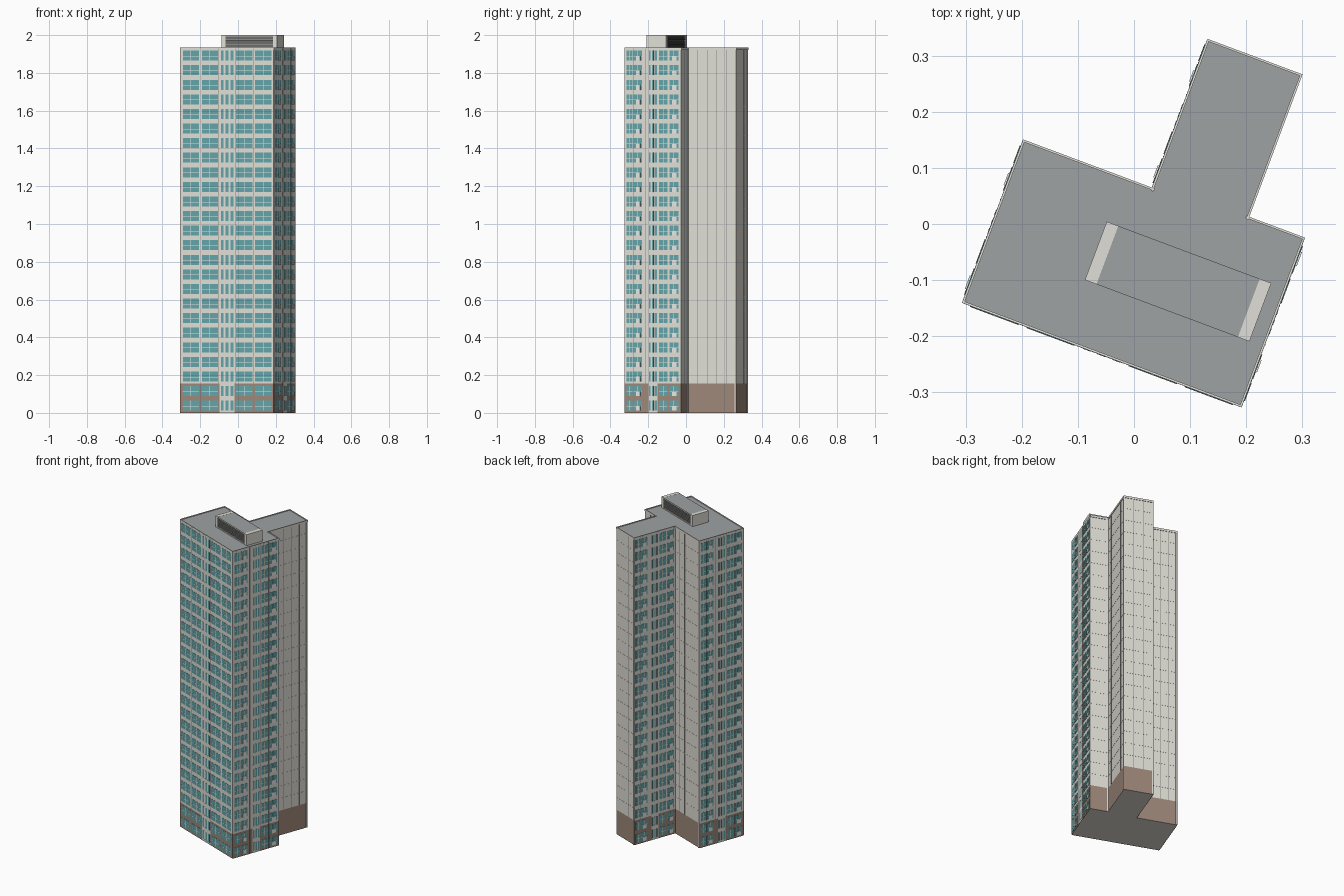
import bpy, bmesh, math
from mathutils import Vector

if "Cube" in bpy.data.objects:
    bpy.data.objects.remove(bpy.data.objects["Cube"])

TURN = math.radians(-20.5)      # whole tower is turned on its plot
PITCH, FLOORS, BASE = 0.0772, 25, 2
TOP = PITCH * FLOORS

COLOURS = {
    "concrete": (0.75, 0.735, 0.68), "brown_stone": (0.34, 0.245, 0.195),
    "teal_glass": (0.125, 0.375, 0.395), "white_frame": (0.82, 0.82, 0.79),
    "roof_grey": (0.345, 0.365, 0.365), "dark_metal": (0.07, 0.07, 0.07),
    "joint_grey": (0.26, 0.26, 0.25),
}
MATS = []
for n, c in COLOURS.items():
    m = bpy.data.materials.new(n)
    m.diffuse_color = (*c, 1)
    m.use_nodes = True
    m.node_tree.nodes["Principled BSDF"].inputs["Base Color"].default_value = m.diffuse_color
    MATS.append(m)
WALL, BROWN, GLASS, FRAME, ROOF, DARK, JOINT = range(7)


def finish(name, bm, floors=1):
    bmesh.ops.recalc_face_normals(bm, faces=bm.faces)
    me = bpy.data.meshes.new(name)
    bm.to_mesh(me)
    bm.free()
    for m in MATS:
        me.materials.append(m)
    ob = bpy.data.objects.new(name, me)
    bpy.context.collection.objects.link(ob)
    ob.rotation_euler.z = TURN
    if floors > 1:
        arr = ob.modifiers.new("floors", 'ARRAY')
        arr.count = floors
        arr.use_relative_offset = False
        arr.use_constant_offset = True
        arr.constant_offset_displace = (0, 0, PITCH)
    return ob


class Side:
    """Wall plane from a to b; s runs along it, d points outwards."""
    def __init__(self, a, b):
        self.a = Vector((*a, 0))
        v = Vector((*b, 0)) - self.a
        self.length = v.length
        self.t = v.normalized()
        self.n = Vector((self.t.y, -self.t.x, 0))

    def box(self, bm, s, d, z, mat):
        q = [bm.verts.new(self.a + self.t * i + self.n * j + Vector((0, 0, k)))
             for k in z for i, j in ((s[0], d[0]), (s[1], d[0]), (s[1], d[1]), (s[0], d[1]))]
        for f in ((3, 2, 1, 0), (4, 5, 6, 7), (0, 1, 5, 4), (1, 2, 6, 5), (2, 3, 7, 6), (3, 0, 4, 7)):
            bm.faces.new([q[i] for i in f]).material_index = mat


# Footprint, counter-clockwise
A, B, C, D = (-.235, -.236), (.291, -.236), (.291, .081), (.185, .081)
E, F, G, H = (.185, .352), (.010, .352), (.010, .069), (-.235, .069)
OUT = [A, B, C, D, E, F, G, H]

# Tower body with a two-storey stone base
bm = bmesh.new()
rings = [[bm.verts.new((x, y, z)) for x, y in OUT] for z in (0, PITCH * BASE, TOP)]
for k in range(2):
    for i in range(8):
        j = (i + 1) % 8
        f = bm.faces.new((rings[k][i], rings[k][j], rings[k + 1][j], rings[k + 1][i]))
        f.material_index = BROWN if k == 0 else WALL
bm.faces.new(rings[0][::-1]).material_index = WALL
bm.faces.new(rings[2]).material_index = ROOF
finish("tower_body", bm)

# Slim parapet coping
bm = bmesh.new()
for i in range(8):
    e = Side(OUT[i], OUT[(i + 1) % 8])
    e.box(bm, (-.003, e.length + .003), (-.001, .003), (TOP - .008, TOP + .005), WALL)
finish("parapet_coping", bm)

Z0, Z1 = .012, .065             # sill and head within a storey


def window(bm, e, s0, s1, mullions, unit=None):
    e.box(bm, (s0, s1), (0, .0042), (Z0, Z1), GLASS)
    bar = .0014
    for m in mullions:
        s = s0 + (s1 - s0) * m
        e.box(bm, (s - bar, s + bar), (0, .005), (Z0, Z1), FRAME)
    e.box(bm, (s0, s1), (0, .0048), (.0342, .0366), FRAME)
    if unit:                    # cooling unit in front of the pane
        e.box(bm, unit, (0, .007), (Z0, .037), FRAME)


def facade(name, a, b, wide, strip, units):
    """Windowed side: wide windows, and a central strip of narrow ones."""
    e = Side(a, b)
    L = e.length
    p, q = strip[0] * L, strip[1] * L
    holes = sorted([(s0 * L, s1 * L) for s0, s1 in wide] + [(p, q)])
    for part, start, count, wall in (("base", 0, BASE, BROWN), ("upper", BASE, FLOORS - BASE, WALL)):
        bm = bmesh.new()
        # floor bands above and below, leaving the central strip pale
        for z in ((0, Z0), (Z1, PITCH)):
            e.box(bm, (0, p), (0, .0032), z, wall)
            e.box(bm, (q, L), (0, .0032), z, wall)
            e.box(bm, (p, q), (0, .0036), z, WALL)
        # piers between the openings
        edge = 0
        for s0, s1 in holes + [(L, L)]:
            e.box(bm, (edge, s0), (0, .0032), (Z0, Z1), wall)
            if 0 < edge and s0 < L:
                mid = (edge + s0) / 2
                e.box(bm, (mid - .0008, mid + .0008), (0, .0038), (0, PITCH), JOINT)
            edge = s1
        for k, (s0, s1) in enumerate(wide):
            w = (s1 - s0) * L
            unit = (s0 * L + w * .3, s0 * L + w * .8) if k in units else None
            window(bm, e, s0 * L, s1 * L, (0.5,), unit)
        # narrow panes in the central strip
        e.box(bm, (p, q), (0, .003), (Z0, Z1), WALL)
        step = (q - p) / 3
        for k in range(3):
            c = p + step * (k + .5)
            e.box(bm, (c - step * .27, c + step * .27), (0, .0042), (Z0, Z1), GLASS)
        ob = finish(name + "_" + part, bm, count)
        ob.location.z = start * PITCH


FRONT = [(.024, .20), (.228, .402), (.598, .772), (.80, .976)]
SIDE = [(.03, .14), (.16, .31), (.615, .765), (.795, .96)]
facade("front_windows", A, B, FRONT, (.42, .58), ())
facade("right_windows", B, C, SIDE, (.42, .585), (1, 3))
facade("left_windows", H, A, SIDE, (.42, .585), (1, 3))
facade("wing_windows", F, G, SIDE, (.42, .585), (1, 3))


# Plain panelled walls with fine joints
def panels(name, a, b):
    e = Side(a, b)
    L = e.length
    bm = bmesh.new()
    n = max(2, round(L / .052))
    for k in range(1, n):
        s = L * k / n
        e.box(bm, (s - .0008, s + .0008), (0, .001), (PITCH * BASE, TOP), JOINT)
    for k in range(BASE + 1, FLOORS):
        e.box(bm, (0, L), (0, .0008), (k * PITCH - .0006, k * PITCH + .0006), WALL)
    finish(name, bm)


panels("right_return_joints", C, D)
panels("wing_right_joints", D, E)
panels("wing_back_joints", E, F)
panels("left_return_joints", G, H)

# Slim corner posts at the ends of the plain walls
bm = bmesh.new()
for a, b in ((D, E), (E, F), (C, D), (G, H)):
    e = Side(a, b)
    e.box(bm, (e.length - .007, e.length), (0, .003), (0, TOP), WALL)
finish("corner_posts", bm)

# Rooftop plant room: pale end walls, grey cover, louvred long sides
bm = bmesh.new()
e = Side((-.047, -.124), (.266, -.124))
L, W, HI, END = e.length, .111, 2.0, .022
for s in ((0, END), (L - END, L)):
    e.box(bm, s, (-W, 0), (TOP, HI), WALL)
mid = (END, L - END)
e.box(bm, mid, (-W + .004, -.004), (TOP, HI - .003), DARK)
e.box(bm, mid, (-W, 0), (HI - .003, HI - .0005), ROOF)
for d in ((-.004, -.0005), (-W + .0005, -W + .004)):
    e.box(bm, mid, d, (HI - .007, HI - .003), WALL)
    e.box(bm, mid, d, (TOP, TOP + .006), WALL)
    for k in range(6):
        z = TOP + .010 + k * .0083
        e.box(bm, mid, d, (z, z + .005), JOINT)
finish("roof_plant_room", bm)
